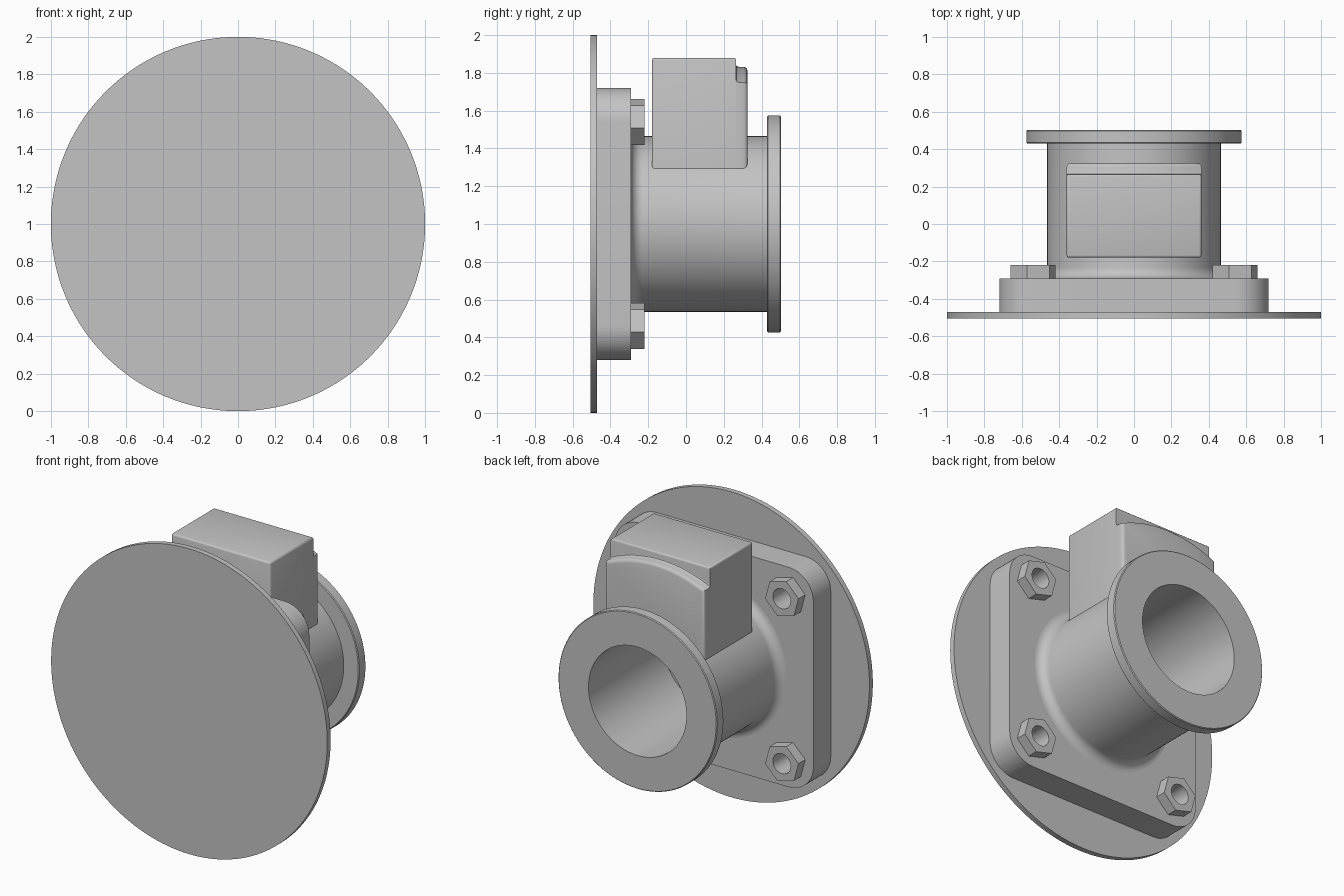
import bpy
import bmesh
from math import sin, cos, pi, radians, sqrt

cube = bpy.data.objects.get("Cube")
if cube:
    bpy.data.objects.remove(cube)

grey = bpy.data.materials.new("plain grey")
grey.use_nodes = True
grey.diffuse_color = (0.55, 0.55, 0.55, 1)
grey.node_tree.nodes["Principled BSDF"].inputs["Base Color"].default_value = (0.55, 0.55, 0.55, 1)

AXIS_Z = 1.0      # height of the pipe axis
BOLT = 0.54       # bolt offset from the axis
PLATE_BACK = -0.29


def loft(name, rings, caps=True, loop=False, edit=None):
    """Skin a row of equal-length rings of points."""
    bm = bmesh.new()
    rows = [[bm.verts.new(p) for p in ring] for ring in rings]
    pairs = list(zip(rows, rows[1:]))
    if loop:
        pairs.append((rows[-1], rows[0]))
    n = len(rows[0])
    for a, b in pairs:
        for i in range(n):
            j = (i + 1) % n
            bm.faces.new((a[i], a[j], b[j], b[i]))
    if caps:
        bm.faces.new(rows[0])
        bm.faces.new(rows[-1])
    if edit:
        edit(bm)
    bmesh.ops.recalc_face_normals(bm, faces=bm.faces)
    mesh = bpy.data.meshes.new(name)
    bm.to_mesh(mesh)
    bm.free()
    obj = bpy.data.objects.new(name, mesh)
    bpy.context.collection.objects.link(obj)
    mesh.materials.append(grey)
    return obj


def select(obj):
    bpy.ops.object.select_all(action='DESELECT')
    obj.select_set(True)
    bpy.context.view_layer.objects.active = obj


def smooth(obj):
    select(obj)
    bpy.ops.object.shade_smooth_by_angle(angle=radians(32))


def circle(r, y, n=96, x=0, z=AXIS_Z):
    return [(x + r * cos(2 * pi * i / n), y, z + r * sin(2 * pi * i / n)) for i in range(n)]


def lathe(name, profile, n=96):
    return loft(name, [circle(r, y, n) for r, y in profile])


# Thin round disc at the front
smooth(lathe("front_disc", [(1, -0.505), (1, -0.47)], 160))


# Square mounting plate, corners concentric with the bolts
def plate_ring(y):
    r = 0.72 - BOLT
    pts = []
    for k, (sx, sz) in enumerate([(1, 1), (-1, 1), (-1, -1), (1, -1)]):
        for i in range(13):
            a = (k + i / 12) * pi / 2
            pts.append((sx * BOLT + r * cos(a), y, AXIS_Z + sz * BOLT + r * sin(a)))
    return pts


plate = loft("mounting_plate", [plate_ring(-0.47), plate_ring(PLATE_BACK)])


# Hexagonal nuts and the bolt holes behind them
def hexagon(y, x, z, n=48):
    pts = []
    for i in range(n):
        a = 2 * pi * i / n
        r = 0.125 * cos(pi / 6) / cos(a % (pi / 3) - pi / 6)
        t = a - radians(15)
        pts.append((x + r * cos(t), y, z + r * sin(t)))
    return pts


def hole_ring(y, x, z, n=48):
    pts = []
    for i in range(n):
        t = 2 * pi * i / n - radians(15)
        pts.append((x + 0.065 * cos(t), y, z + 0.065 * sin(t)))
    return pts


for side, sx in (("left", 1), ("right", -1)):
    for level, sz in (("upper", 1), ("lower", -1)):
        x, z = sx * BOLT, AXIS_Z + sz * BOLT
        top = PLATE_BACK + 0.07
        smooth(loft(f"{level}_{side}_nut",
                    [hexagon(PLATE_BACK, x, z), hexagon(top, x, z),
                     hole_ring(top, x, z), hole_ring(PLATE_BACK, x, z)],
                    caps=False, loop=True))
        cutter = loft("hole_cutter", [hole_ring(-0.46, x, z), hole_ring(-0.2, x, z)])
        cutter.hide_render = True
        cut = plate.modifiers.new("hole", 'BOOLEAN')
        cut.operation = 'DIFFERENCE'
        cut.solver = 'EXACT'
        cut.object = cutter
        select(plate)
        bpy.ops.object.modifier_apply(modifier=cut.name)
        bpy.data.objects.remove(cutter)
smooth(plate)

# Pipe with filleted foot, end flange and blind bore
R, F = 0.465, 0.06
fillet = [(R + F - F * sin(t), PLATE_BACK + F - F * cos(t))
          for t in (i * pi / 16 for i in range(9))]
smooth(lathe("flanged_pipe", fillet + [
    (R, 0.43), (0.57, 0.43), (0.575, 0.435), (0.575, 0.497), (0.57, 0.502),
    (0.355, 0.502), (0.355, -0.27)]))


# Housing on top of the pipe, its underside following the pipe wall
HALF = 0.36


def saddle(half, y, r=0.455):
    xs = [half * (1 - i / 10) for i in range(21)]
    return [(x, y, AXIS_Z + sqrt(r * r - x * x)) for x in xs]


def box_ring(y):
    return saddle(HALF, y) + [(-HALF, y, 1.88), (HALF, y, 1.88)]


def round_box(bm):
    def on_edge(e):
        a, b = (v.co for v in e.verts)
        if max(a.y, b.y) < -0.17:
            return min(a.z, b.z) > 1.47 or abs(a.x - b.x) < 0.001
        return min(a.z, b.z) > 1.87
    bmesh.ops.bevel(bm, geom=[e for e in bm.edges if on_edge(e)],
                    offset=0.013, segments=3, affect='EDGES', profile=0.5)


smooth(loft("housing", [box_ring(-0.18), box_ring(0.265)], edit=round_box))


# Arched rear step of the housing, lofted with rounded edges
def arch_ring(y, r, half):
    return saddle(half, y) + saddle(half, y, r)[::-1]


step = [(0.262, 0.85, HALF), (0.267, 0.838, HALF), (0.278, 0.832, HALF),
        (0.305, 0.832, HALF), (0.315, 0.829, HALF - 0.003),
        (0.322, 0.822, HALF - 0.01), (0.325, 0.812, HALF - 0.02)]
smooth(loft("housing_rear_step", [arch_ring(*s) for s in step]))
